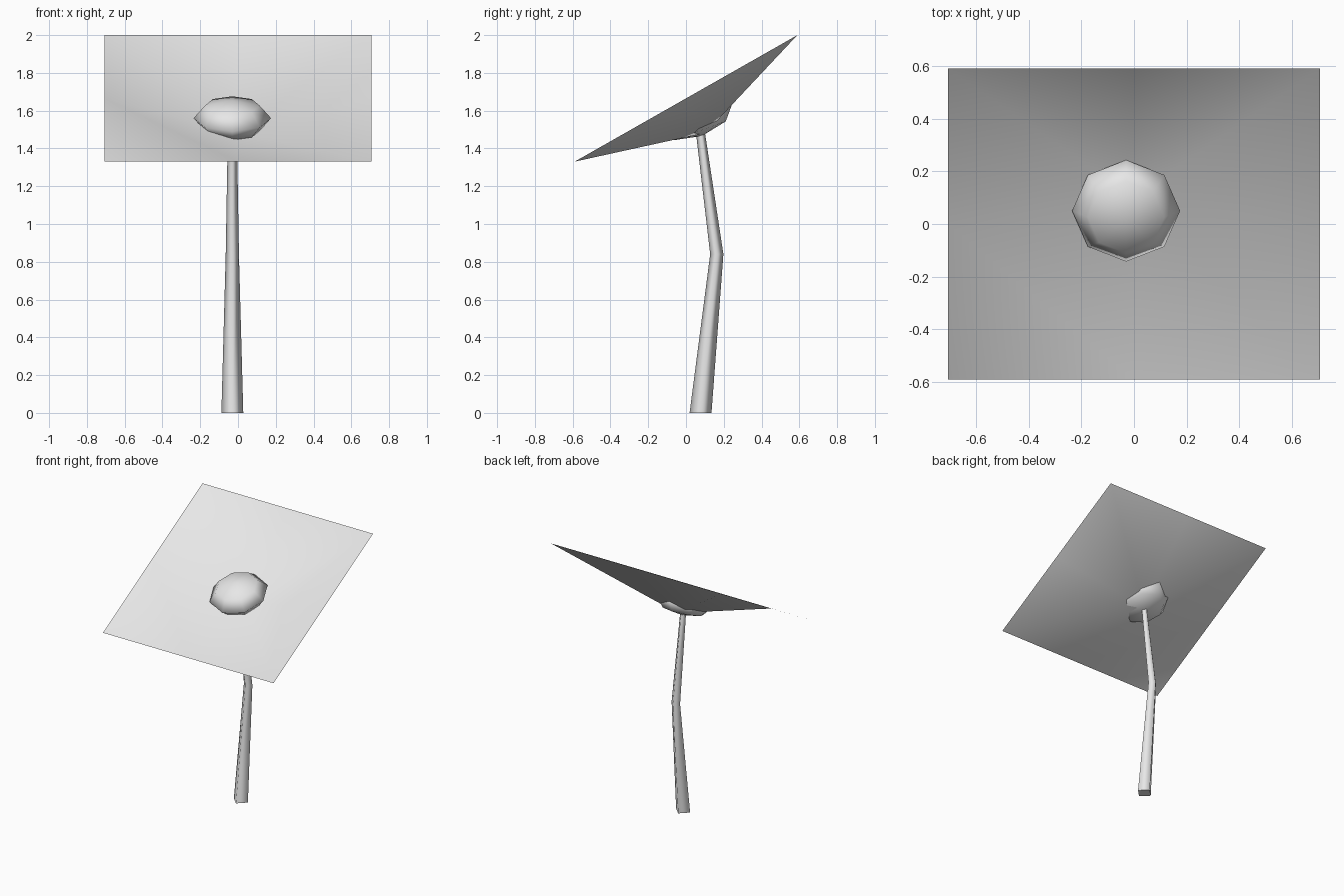
import bpy, bmesh, math
from mathutils import Matrix, Vector

cube = bpy.data.objects.get("Cube")
if cube:
    bpy.data.objects.remove(cube, do_unlink=True)

# Single plain colour
GREY = (0.8, 0.8, 0.8, 1)
grey = bpy.data.materials.new("light_grey")
grey.use_nodes = True
grey.diffuse_color = GREY
grey.node_tree.nodes["Principled BSDF"].inputs["Base Color"].default_value = GREY


def finish(bm, name):
    mesh = bpy.data.meshes.new(name)
    bm.to_mesh(mesh)
    bm.free()
    mesh.materials.append(grey)
    obj = bpy.data.objects.new(name, mesh)
    bpy.context.collection.objects.link(obj)
    return obj


def tilted(location, degrees):
    return Matrix.Translation(location) @ Matrix.Rotation(math.radians(degrees), 4, 'X')


# Petal sheet: a two by two grid with its centre pushed back into a dish
bm = bmesh.new()
bmesh.ops.create_grid(bm, x_segments=2, y_segments=2, size=1)
centre = min(bm.verts, key=lambda v: v.co.length)
for face in list(bm.faces):
    corner = max(face.verts, key=lambda v: v.co.length)
    if corner.co.x < 0 and corner.co.y < 0:
        # this corner stays flat, folded between its edge midpoints
        a, b = [v for v in face.verts if v not in (corner, centre)]
    else:
        a, b = corner, centre
    bmesh.utils.face_split(face, a, b)
centre.co.z = -0.21
for face in bm.faces:
    face.smooth = True
bm.transform(tilted((0, 0, 1.665), 29.6) @ Matrix.Diagonal((0.707, 0.678, 1, 1)))
finish(bm, "petal_sheet")

# Seed head: a flattened low sphere resting in the dish
bm = bmesh.new()
bmesh.ops.create_uvsphere(bm, u_segments=8, v_segments=4, radius=1)
for face in bm.faces:
    face.smooth = True
bm.transform(tilted((-0.03, 0.05, 1.56), 20) @ Matrix.Diagonal((0.205, 0.205, 0.1, 1)))
finish(bm, "seed_head")

# Stem: four-sided, bent and tapering (y, z, radius)
bm = bmesh.new()
rings = []
for y, z, radius in ((0.077, 0, 0.058), (0.163, 0.84, 0.035), (0.077, 1.48, 0.024)):
    ring = []
    for i in range(4):
        angle = i * math.pi / 2
        offset = Vector((math.cos(angle), math.sin(angle), 0)) * radius
        ring.append(bm.verts.new(Vector((-0.03, y, z)) + offset))
    rings.append(ring)
for low, high in zip(rings, rings[1:]):
    for i in range(4):
        j = (i + 1) % 4
        bm.faces.new((low[i], low[j], high[j], high[i])).smooth = True
bm.faces.new(reversed(rings[0]))
finish(bm, "stem")
